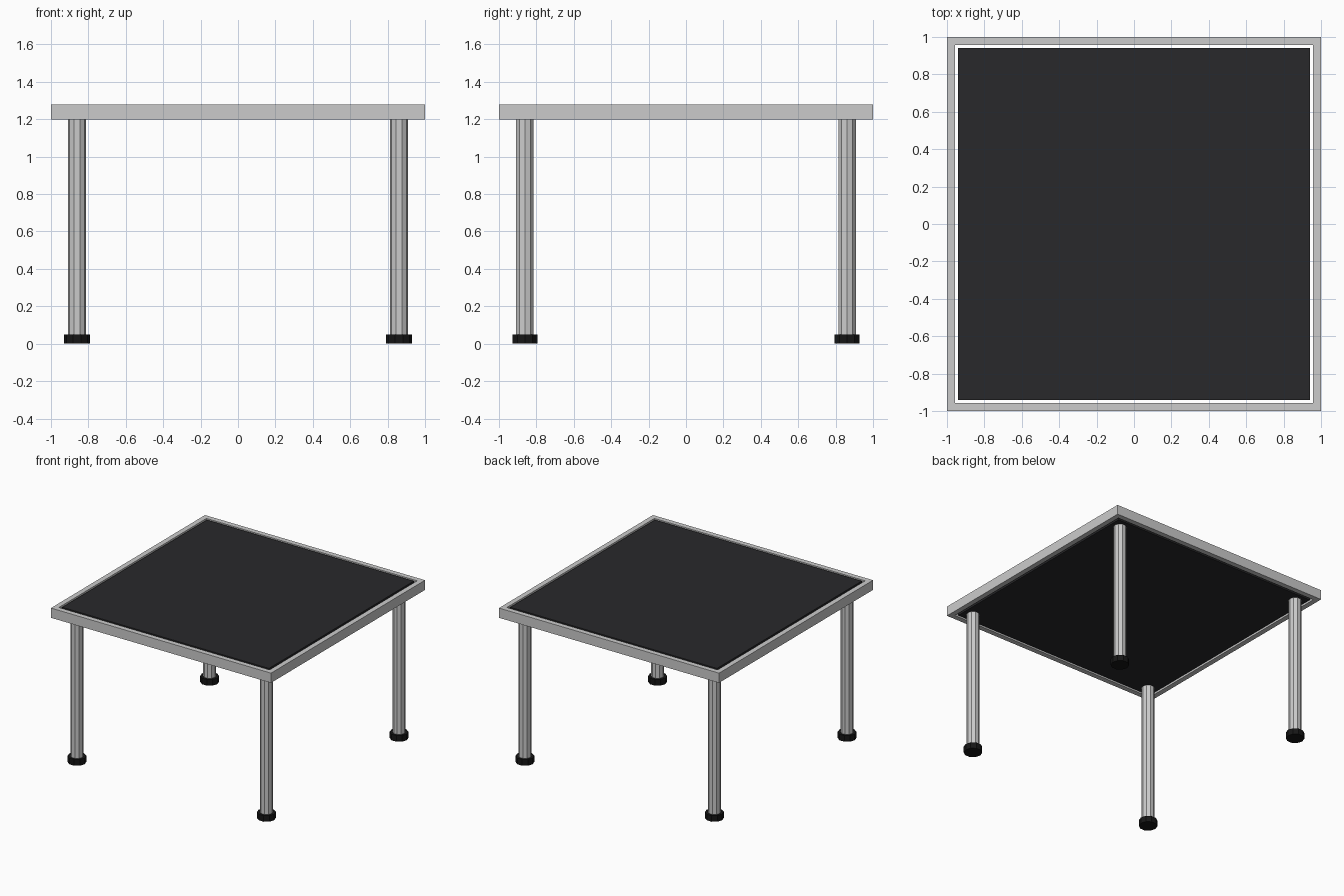
import bpy
import bmesh
import math

if "Cube" in bpy.data.objects:
    bpy.data.objects.remove(bpy.data.objects["Cube"])

TOP_Z, TOP_H, RIM = 1.20, 0.08, 0.06
LEG_POS, SIDES = 0.861, 10


def material(name, colour):
    mat = bpy.data.materials.new(name)
    mat.diffuse_color = colour
    mat.use_nodes = True
    mat.node_tree.nodes["Principled BSDF"].inputs["Base Color"].default_value = mat.diffuse_color
    return mat


def cylinder(name, x, y, radius, z0, z1, mat=None):
    bpy.ops.mesh.primitive_cylinder_add(
        vertices=SIDES, radius=radius, depth=z1 - z0,
        location=(x, y, (z0 + z1) / 2), rotation=(0, 0, math.pi / 2))
    obj = bpy.context.object
    obj.name = name
    if mat:
        obj.data.materials.append(mat)
    return obj


panel_dark = material("panel_dark", (0.022, 0.022, 0.024, 1))
rubber = material("rubber_black", (0.008, 0.008, 0.008, 1))

# Square metal rim: inset plane with its centre removed, given thickness
bm = bmesh.new()
bmesh.ops.create_grid(bm, x_segments=1, y_segments=1, size=1)
bm.faces.ensure_lookup_table()
centre = bm.faces[0]
bmesh.ops.inset_individual(bm, faces=[centre], thickness=RIM)
bmesh.ops.delete(bm, geom=[centre], context='FACES')
mesh = bpy.data.meshes.new("table_rim")
bm.to_mesh(mesh)
bm.free()
rim = bpy.data.objects.new("table_rim", mesh)
rim.location.z = TOP_Z
bpy.context.collection.objects.link(rim)
solid = rim.modifiers.new("thickness", 'SOLIDIFY')
solid.thickness = TOP_H
solid.offset = 1

# Dark panel filling the rim
bpy.ops.mesh.primitive_cube_add(size=1, location=(0, 0, TOP_Z + TOP_H / 2))
panel = bpy.context.object
panel.name = "table_panel"
panel.scale = (2 - 2 * RIM, 2 - 2 * RIM, TOP_H)
panel.data.materials.append(panel_dark)

# Legs with rubber feet at each corner
for sy, depth in ((-1, "front"), (1, "back")):
    for sx, side in ((-1, "left"), (1, "right")):
        x, y = sx * LEG_POS, sy * LEG_POS
        cylinder(f"{depth}_{side}_leg", x, y, 0.049, 0.05, TOP_Z)
        cylinder(f"{depth}_{side}_foot", x, y, 0.07, 0.0, 0.05, rubber)
